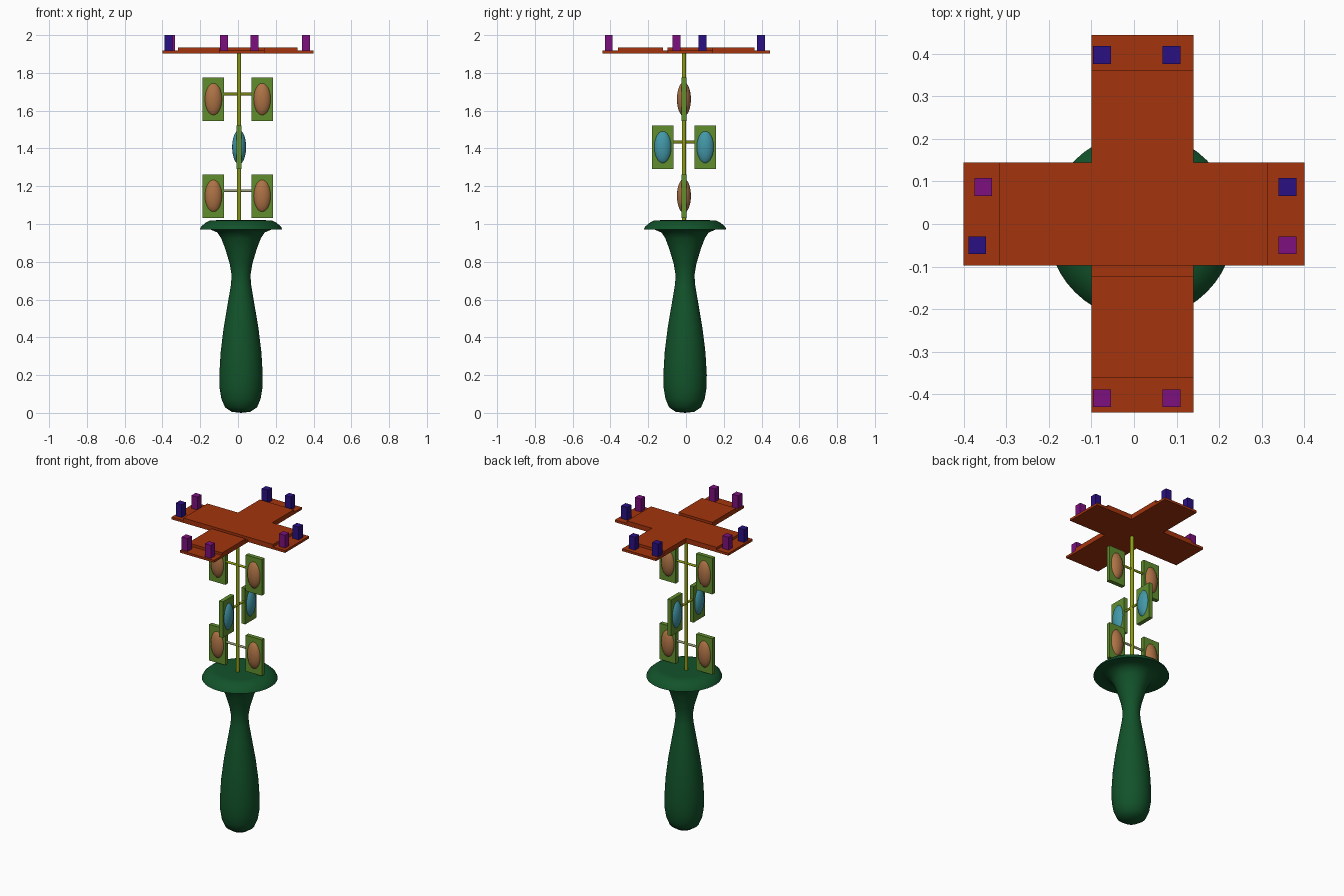
import bpy, bmesh, math
from mathutils import Vector, Matrix

default = bpy.data.objects.get("Cube")
if default:
    bpy.data.objects.remove(default, do_unlink=True)


def material(name, rgb):
    m = bpy.data.materials.new(name)
    m.use_nodes = True
    m.diffuse_color = (*rgb, 1)
    m.node_tree.nodes["Principled BSDF"].inputs["Base Color"].default_value = (*rgb, 1)
    return m


DARK_GREEN = material("dark green", (0.006, 0.085, 0.023))
RUST = material("rust", (0.37, 0.034, 0.004))
PURPLE = material("purple", (0.2, 0.005, 0.21))
BLUE = material("deep blue", (0.024, 0.005, 0.23))
LEAF = material("leaf green", (0.12, 0.27, 0.027))
BROWN = material("copper brown", (0.42, 0.17, 0.06))
TEAL = material("teal", (0.055, 0.31, 0.39))
OLIVE = material("olive", (0.27, 0.33, 0.008))
GREY = material("grey olive", (0.3, 0.32, 0.17))


def finish(name, bm, mat, smooth=False):
    bmesh.ops.recalc_face_normals(bm, faces=bm.faces)
    mesh = bpy.data.meshes.new(name)
    bm.to_mesh(mesh)
    bm.free()
    obj = bpy.data.objects.new(name, mesh)
    bpy.context.collection.objects.link(obj)
    mesh.materials.append(mat)
    if smooth:
        bpy.ops.object.select_all(action="DESELECT")
        obj.select_set(True)
        bpy.context.view_layer.objects.active = obj
        bpy.ops.object.shade_smooth_by_angle(angle=math.radians(40))
    return obj


def box(name, low, high, mat):
    low, high = Vector(low), Vector(high)
    bm = bmesh.new()
    place = Matrix.Translation((low + high) / 2) @ Matrix.Diagonal((*(high - low), 1))
    bmesh.ops.create_cube(bm, size=1, matrix=place)
    return finish(name, bm, mat)


def rod(name, start, end, radius, mat):
    start, end = Vector(start), Vector(end)
    axis = end - start
    place = Matrix.Translation((start + end) / 2) @ axis.to_track_quat("Z", "Y").to_matrix().to_4x4()
    bm = bmesh.new()
    bmesh.ops.create_cone(bm, cap_ends=True, segments=16, radius1=radius, radius2=radius,
                          depth=axis.length, matrix=place)
    return finish(name, bm, mat, True)


def ellipsoid(name, center, radii, mat):
    bm = bmesh.new()
    place = Matrix.Translation(center) @ Matrix.Diagonal((*radii, 1))
    bmesh.ops.create_uvsphere(bm, u_segments=32, v_segments=16, radius=1, matrix=place)
    return finish(name, bm, mat, True)


# Vase: revolved profile with a flared rim
profile = [(0, 0), (0.05, 0.006), (0.085, 0.03), (0.104, 0.075), (0.113, 0.13), (0.115, 0.2),
           (0.108, 0.32), (0.092, 0.45), (0.07, 0.58), (0.053, 0.68), (0.05, 0.73), (0.06, 0.79),
           (0.084, 0.87), (0.105, 0.925), (0.125, 0.955), (0.16, 0.97), (0.219, 0.97),
           (0.212, 0.985), (0.19, 1.005), (0.165, 1.018), (0.13, 1.02), (0, 1.008)]
bm = bmesh.new()
verts = [bm.verts.new((0.016 + r, -0.005, z)) for r, z in profile]
edges = [bm.edges.new(pair) for pair in zip(verts, verts[1:])]
bmesh.ops.spin(bm, geom=verts + edges, cent=(0.016, -0.005, 0), axis=(0, 0, 1),
               angle=math.tau, steps=48)
bmesh.ops.remove_doubles(bm, verts=bm.verts, dist=0.0005)
finish("vase", bm, DARK_GREEN, True)

# Stem
SX, SY = 0.006, -0.011
rod("stem", (SX, SY, 1.0), (SX, SY, 1.91), 0.011, OLIVE)


# Hanging panels: a crossbar with a board and an oval at each end
def panel_pair(name, along_x, z, ends, oval_mat, bar_mat):
    def point(a, h, across=0):
        return (a, SY + across, h) if along_x else (SX + across, a, h)

    rod(name + "_bar", point(ends[0], z + 0.028), point(ends[1], z + 0.028), 0.007, bar_mat)
    for side, a in zip(("first", "second"), ends):
        box(f"{name}_board_{side}", point(a - 0.057, z - 0.115, -0.013),
            point(a + 0.057, z + 0.115, 0.013), LEAF)
        radii = (0.048, 0.037, 0.09) if along_x else (0.037, 0.048, 0.09)
        ellipsoid(f"{name}_oval_{side}", point(a, z + 0.001), radii, oval_mat)


panel_pair("upper_panel", True, 1.66, (-0.13, 0.128), BROWN, OLIVE)
panel_pair("middle_panel", False, 1.406, (-0.123, 0.102), TEAL, OLIVE)
panel_pair("lower_panel", True, 1.148, (-0.13, 0.128), BROWN, GREY)

# Crossed top: thin boards with a raised layer that leaves the ends low
X0, X1, Y0, Y1 = -0.1, 0.14, -0.097, 0.144
BASE, STEP, RAISED = 1.903, 1.918, 1.934
box("cross_board_wide", (-0.4, Y0, BASE), (0.4, Y1, STEP), RUST)
box("cross_board_deep", (X0, -0.442, BASE), (X1, 0.444, STEP - 0.0005), RUST)
box("raised_board_wide", (-0.317, Y0, BASE + 0.002), (0.315, Y1, RAISED), RUST)
box("raised_board_front", (X0, -0.36, BASE + 0.002), (X1, -0.122, RAISED), RUST)
box("raised_board_back", (X0, Y1, BASE + 0.002), (X1, 0.362, RAISED), RUST)

# Small pegs on the low ends
pegs = {
    "blue_peg": (BLUE, [(-0.075, 0.397), (0.088, 0.397), (0.36, 0.087), (-0.368, -0.05)]),
    "purple_peg": (PURPLE, [(-0.354, 0.087), (0.36, -0.05), (-0.075, -0.409), (0.088, -0.409)]),
}
for name, (mat, spots) in pegs.items():
    for x, y in spots:
        box(name, (x - 0.021, y - 0.021, STEP - 0.003), (x + 0.021, y + 0.021, 2.0), mat)
